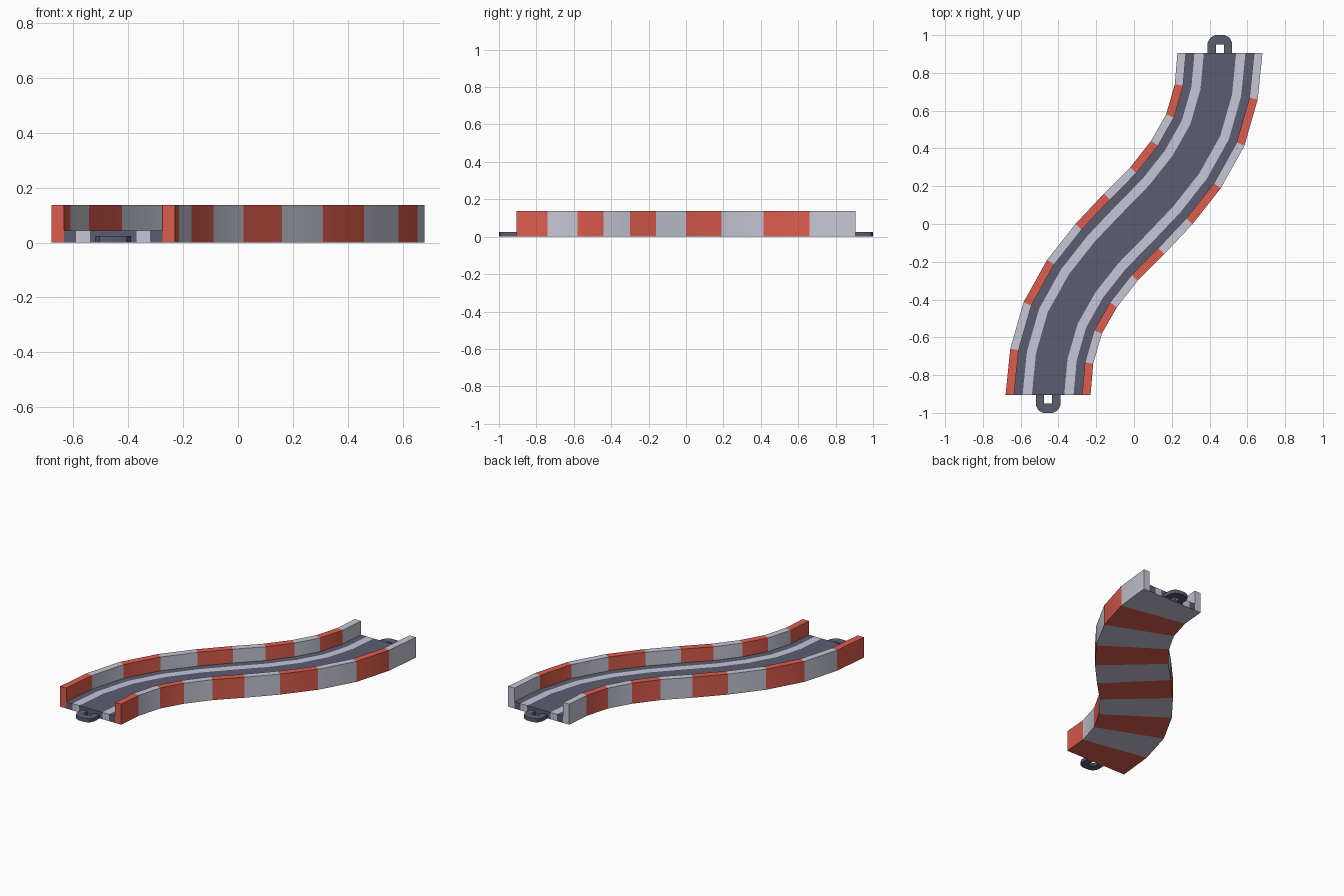
import bpy, bmesh, math
from mathutils import Vector

if "Cube" in bpy.data.objects:
    bpy.data.objects.remove(bpy.data.objects["Cube"], do_unlink=True)


def material(name, rgb):
    m = bpy.data.materials.new(name)
    m.use_nodes = True
    m.diffuse_color = (*rgb, 1)
    m.node_tree.nodes["Principled BSDF"].inputs["Base Color"].default_value = (*rgb, 1)
    return m


RED, WHITE, ROAD = 0, 1, 2
MATERIALS = [material("barrier red", (0.72, 0.11, 0.075)),
             material("pale grey white", (0.57, 0.57, 0.67)),
             material("asphalt grey", (0.105, 0.11, 0.165))]


def finish(name, bm):
    bmesh.ops.recalc_face_normals(bm, faces=bm.faces)
    mesh = bpy.data.meshes.new(name)
    bm.to_mesh(mesh)
    bm.free()
    for m in MATERIALS:
        mesh.materials.append(m)
    obj = bpy.data.objects.new(name, mesh)
    bpy.context.collection.objects.link(obj)
    bpy.ops.object.select_all(action="DESELECT")
    obj.select_set(True)
    bpy.context.view_layer.objects.active = obj
    bpy.ops.object.shade_smooth_by_angle(angle=math.radians(30))
    return obj


# Outer edge on the +x side; the other edge is the same one turned half round
right_edge = [Vector(p) for p in (
    (-0.23, -0.905), (-0.216, -0.74), (-0.17, -0.58), (-0.09, -0.44),
    (0.02, -0.3), (0.16, -0.16), (0.31, 0), (0.46, 0.19),
    (0.585, 0.415), (0.655, 0.66), (0.68, 0.905))]
left_edge = [-p for p in reversed(right_edge)]

# Cross-section: fraction of the width, height
WALL, DECK = 0.137, 0.045
stops = [0, 0.1, 0.2, 0.31, 0.69, 0.8, 0.9, 1]
section = [(t, 0) for t in stops]
section += [(1, WALL), (0.9, WALL)]
section += [(t, DECK) for t in reversed(stops[1:-1])]
section += [(0.1, WALL), (0, WALL)]
DECK_COLOURS = [ROAD, WHITE, ROAD, WHITE, ROAD]

# Track body swept along the bend, with barriers banded by segment
bm = bmesh.new()
rings = []
for a, b in zip(left_edge, right_edge):
    rings.append([bm.verts.new((*a.lerp(b, t), z)) for t, z in section])
count = len(section)
for s in range(len(rings) - 1):
    near, far = rings[s], rings[s + 1]
    for k in range(count):
        n = (k + 1) % count
        face = bm.faces.new((near[k], near[n], far[n], far[k]))
        on_deck = section[k][1] == DECK and section[n][1] == DECK
        face.material_index = DECK_COLOURS[k - 10] if on_deck else s % 2

# End faces: barrier ends and road columns
for ring, band in ((rings[0], RED), (rings[-1], WHITE)):
    for ids in ((0, 1, 15, 16, 17), (6, 7, 8, 9, 10)):
        bm.faces.new([ring[i] for i in ids]).material_index = band
    for k, colour in enumerate(DECK_COLOURS, 1):
        ids = (k, k + 1, 15 - k, 16 - k)
        bm.faces.new([ring[i] for i in ids]).material_index = colour
finish("track_body", bm)

# Coupling loops at both ends
half_outer = [(0.065, 0), (0.065, 0.055), (0.05, 0.083), (0.025, 0.095)]
half_inner = [(0.022, 0), (0.022, 0.03), (0.022, 0.045), (0.01, 0.045)]


def mirrored(half):
    return half + [(-x, y) for x, y in reversed(half)]


def coupling(name, sign):
    bm = bmesh.new()
    outer, inner = ([bm.verts.new((sign * (0.455 + x), sign * (0.905 + y), 0))
                     for x, y in mirrored(h)] for h in (half_outer, half_inner))
    for i in range(len(outer) - 1):
        bm.faces.new((outer[i], outer[i + 1], inner[i + 1], inner[i]))
    up = bmesh.ops.extrude_face_region(bm, geom=bm.faces[:])["geom"]
    moved = [g for g in up if isinstance(g, bmesh.types.BMVert)]
    bmesh.ops.translate(bm, verts=moved, vec=(0, 0, 0.024))
    for f in bm.faces:
        f.material_index = ROAD
    finish(name, bm)


coupling("front_coupling_loop", -1)
coupling("back_coupling_loop", 1)
